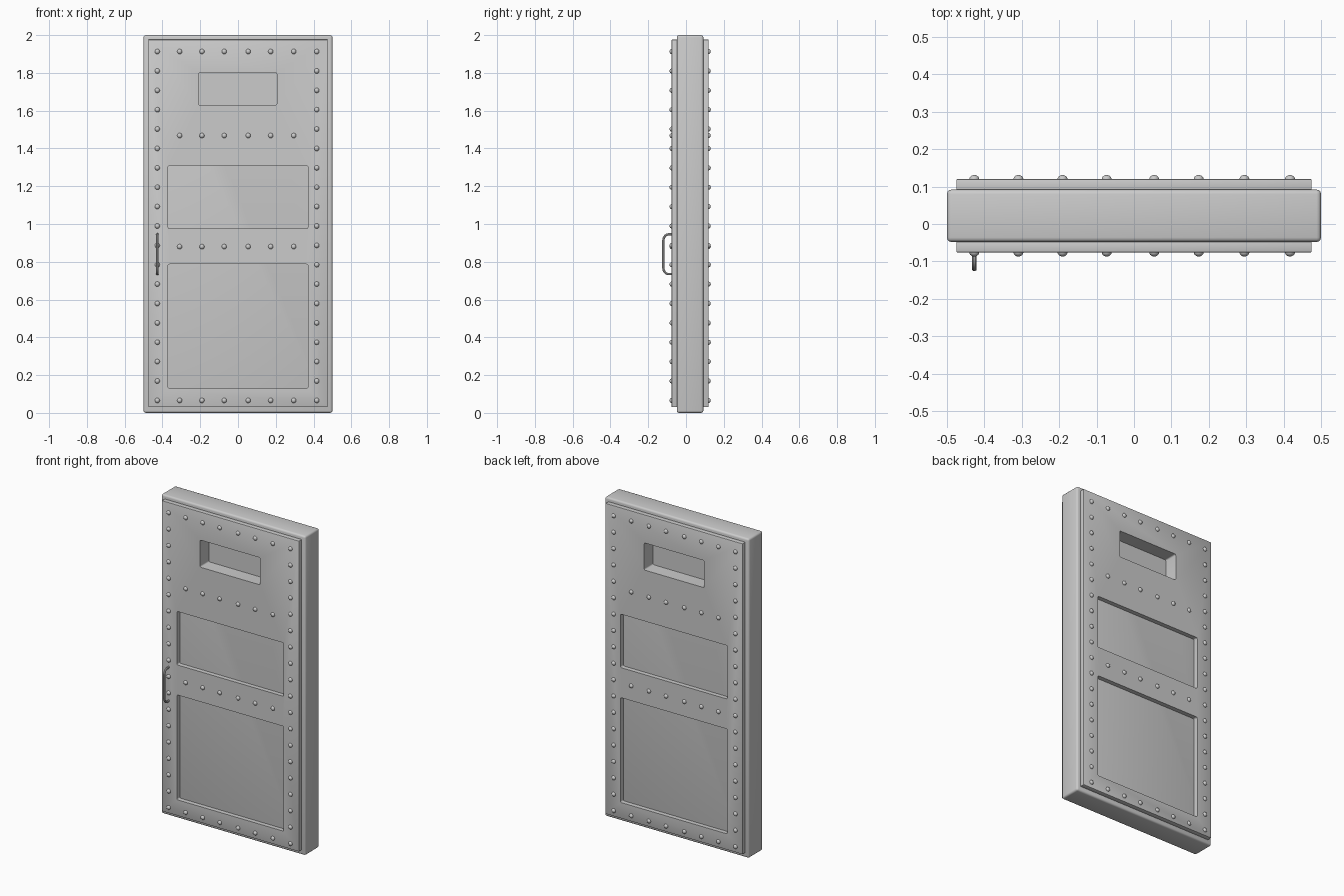
import bpy, bmesh
from mathutils import Matrix, Vector

if "Cube" in bpy.data.objects:
    bpy.data.objects.remove(bpy.data.objects["Cube"])

MID = 0.022          # y of the door's middle plane
SLAB, PLATE = 0.070, 0.098   # half thickness of slab / to plate surface
WINDOW = (-0.21, 0.206, 1.63, 1.80)
PANELS = [(-0.37, 0.37, 0.975, 1.31), (-0.37, 0.37, 0.13, 0.787)]


def box(name, x0, x1, y0, y1, z0, z1, bevel=0.0, segs=3, along_y=False):
    bm = bmesh.new()
    size = Vector((x1 - x0, y1 - y0, z1 - z0))
    centre = Vector((x0 + x1, y0 + y1, z0 + z1)) / 2
    bmesh.ops.create_cube(bm, size=1, matrix=Matrix.Translation(centre) @ Matrix.Diagonal((*size, 1)))
    if bevel:
        edges = [e for e in bm.edges if not along_y
                 or abs(e.verts[0].co.y - e.verts[1].co.y) > 1e-4]
        bmesh.ops.bevel(bm, geom=edges, offset=bevel, segments=segs, profile=0.5, affect='EDGES')
    return finish(name, bm)


def finish(name, bm):
    me = bpy.data.meshes.new(name)
    bm.to_mesh(me)
    bm.free()
    ob = bpy.data.objects.new(name, me)
    bpy.context.collection.objects.link(ob)
    return ob


def activate(ob):
    bpy.ops.object.select_all(action='DESELECT')
    ob.select_set(True)
    bpy.context.view_layer.objects.active = ob


def smooth(ob):
    activate(ob)
    bpy.ops.object.shade_smooth_by_angle(angle=0.6)


def cut(ob, rect, y0, y1):
    x0, x1, z0, z1 = rect
    cutter = box("cutter", x0, x1, min(y0, y1), max(y0, y1), z0, z1, 0.008, 3, True)
    cutter.hide_render = True
    mod = ob.modifiers.new("cut", 'BOOLEAN')
    mod.operation, mod.solver, mod.object = 'DIFFERENCE', 'EXACT', cutter
    activate(ob)
    bpy.ops.object.modifier_apply(modifier=mod.name)
    bpy.data.objects.remove(cutter)


# Thick slab with a window pocket on each side, leaving a thin pane
slab = box("door_slab", -0.5, 0.5, MID - SLAB, MID + SLAB, 0, 2, 0.012)
for s in (-1, 1):
    cut(slab, WINDOW, MID + s * 0.01, MID + s * 0.2)
smooth(slab)

# Rivet layout: two columns, full rows top and bottom, short rows between panels
row = [-0.427, -0.309, -0.191, -0.073, 0.054, 0.173, 0.295, 0.417]
spots = [(x, 0.066 + i * 0.1026) for x in (row[0], row[-1]) for i in range(19)]
spots += [(x, z) for z in (0.066, 0.88, 1.468, 1.913) for x in row[1:-1]]

for s, side in ((-1, "front"), (1, "back")):
    # Cladding plate with window and panel openings
    ys = sorted((MID + s * (SLAB - 0.004), MID + s * PLATE))
    plate = box(side + "_plate", -0.475, 0.475, *ys, 0.03, 1.976, 0.003, 2)
    for rect in [WINDOW] + PANELS:
        cut(plate, rect, MID, MID + s * 0.2)
    smooth(plate)
    # Domed rivets
    bm = bmesh.new()
    for x, z in spots:
        bmesh.ops.create_uvsphere(
            bm, u_segments=14, v_segments=8, radius=0.0135,
            matrix=Matrix.Translation((x, MID + s * (PLATE - 0.001), z)) @ Matrix.Diagonal((1, 0.9, 1, 1)))
    smooth(finish(side + "_rivets", bm))

# Pull handle: rounded U-shaped tube on the front
cu = bpy.data.curves.new("handle", 'CURVE')
cu.dimensions = '3D'
cu.bevel_depth, cu.bevel_resolution, cu.resolution_u = 0.0065, 3, 6
cu.use_fill_caps = True
sp = cu.splines.new('BEZIER')
path = [(-0.07, 0.735), (-0.093, 0.735), (-0.120, 0.768),
        (-0.120, 0.912), (-0.093, 0.945), (-0.07, 0.945)]
aim = [(-1, 0), (-1, 0), (0, 1), (0, 1), (1, 0), (1, 0)]
sp.bezier_points.add(len(path) - 1)
for p, (y, z), (dy, dz) in zip(sp.bezier_points, path, aim):
    p.handle_left_type = p.handle_right_type = 'FREE'
    p.co = (-0.427, y, z)
    d = Vector((0, dy, dz)) * 0.016
    p.handle_left, p.handle_right = p.co - d, p.co + d
handle = bpy.data.objects.new("handle", cu)
bpy.context.collection.objects.link(handle)
activate(handle)
bpy.ops.object.convert(target='MESH')
smooth(bpy.context.view_layer.objects.active)
